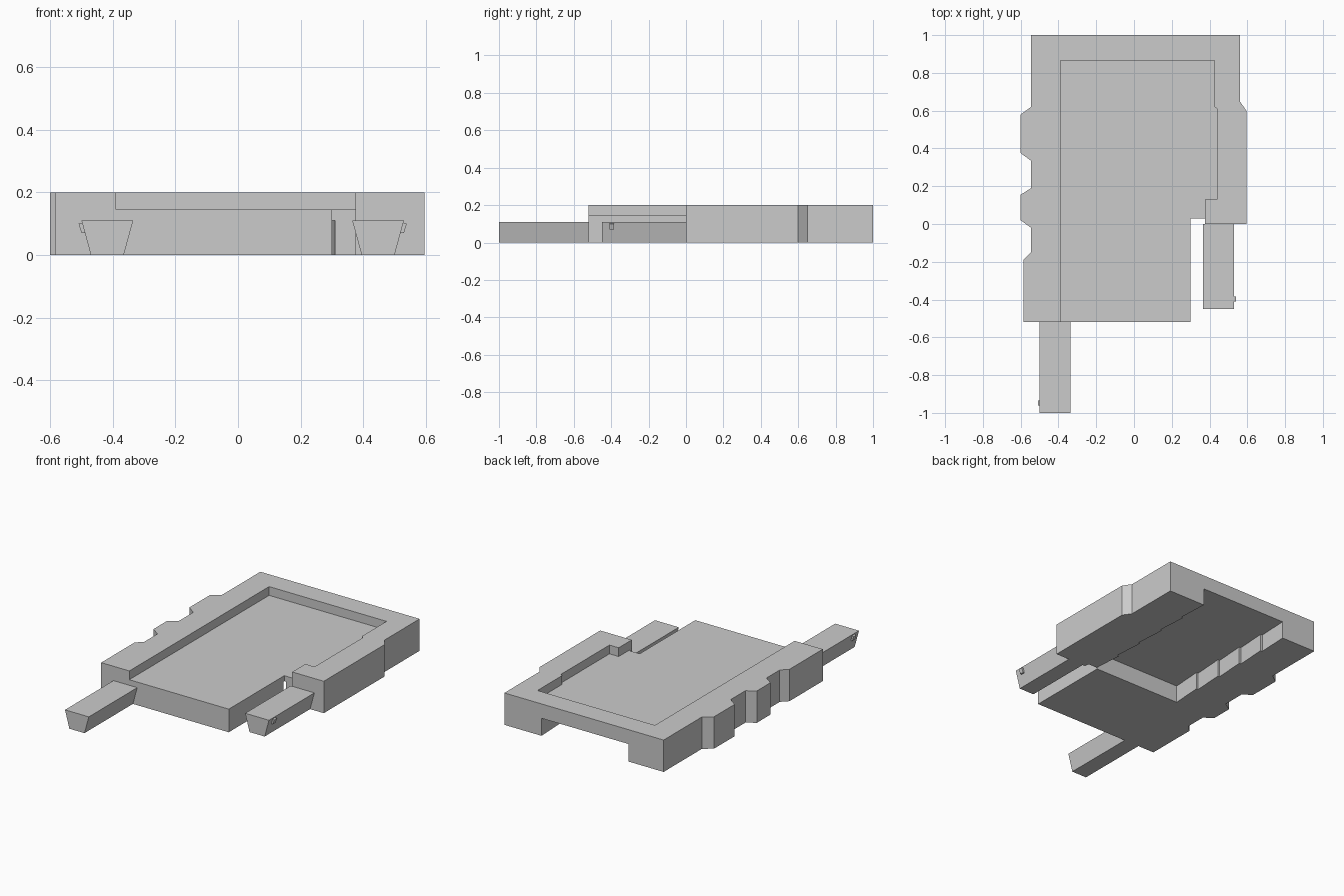
import bpy
import bmesh

if "Cube" in bpy.data.objects:
    bpy.data.objects.remove(bpy.data.objects["Cube"], do_unlink=True)

grey = bpy.data.materials.new("plain_grey")
grey.use_nodes = True
grey.diffuse_color = (0.6, 0.6, 0.6, 1)
grey.node_tree.nodes["Principled BSDF"].inputs["Base Color"].default_value = (0.6, 0.6, 0.6, 1)


def prism(name, outline, low, high, axis="z"):
    """Extrude a flat outline (x, y) along z, or (x, z) along y."""
    bm = bmesh.new()
    place = (lambda a, b, t: (a, b, t)) if axis == "z" else (lambda a, b, t: (a, t, b))
    face = bm.faces.new([bm.verts.new(place(a, b, low)) for a, b in outline])
    top = bmesh.ops.extrude_face_region(bm, geom=[face])["geom"]
    for v in top:
        if isinstance(v, bmesh.types.BMVert):
            v.co[2 if axis == "z" else 1] = high
    bmesh.ops.recalc_face_normals(bm, faces=bm.faces)
    mesh = bpy.data.meshes.new(name)
    bm.to_mesh(mesh)
    bm.free()
    mesh.materials.append(grey)
    obj = bpy.data.objects.new(name, mesh)
    bpy.context.collection.objects.link(obj)
    return obj


def cut(target, cutter):
    """Subtract the cutter and throw it away."""
    cutter.hide_render = True
    mod = target.modifiers.new("cut", "BOOLEAN")
    mod.operation = "DIFFERENCE"
    mod.solver = "EXACT"
    mod.object = cutter
    bpy.context.view_layer.objects.active = target
    bpy.ops.object.modifier_apply(modifier=mod.name)
    bpy.data.objects.remove(cutter, do_unlink=True)


# Tray body: finger bumps on one side, stepped block on the other
bumps = [(-0.545, 1), (-0.545, 0.62), (-0.6, 0.58), (-0.6, 0.375),
         (-0.545, 0.335), (-0.545, 0.19), (-0.6, 0.155), (-0.6, 0.02),
         (-0.545, -0.02), (-0.545, -0.15), (-0.585, -0.19), (-0.585, -0.52)]
block = [(0.3, -0.52), (0.3, 0.03), (0.375, 0.03), (0.375, 0),
         (0.595, 0), (0.595, 0.6), (0.56, 0.65), (0.56, 1)]
body = prism("tray_body", bumps + block, 0, 0.2)

# Shallow recess on top, open at the front
cut(body, prism("recess_cutter", [
    (-0.39, -0.6), (0.376, -0.6), (0.376, 0.13), (0.44, 0.13),
    (0.44, 0.61), (0.425, 0.62), (0.425, 0.865), (-0.39, 0.865)], 0.145, 0.3))

# Channel underneath with ratchet walls, open at the back
wall = []
for i in range(5):
    y = 0.02 + 0.196 * i
    wall += [(0.311, y), (0.298, y + 0.196)]
wall[-1] = (0.298, 1.1)
channel = wall + [(-x, y) for x, y in reversed(wall)]
cut(body, prism("channel_cutter", channel, -0.1, 0.11))

# Dovetail arms, each with a small latch nub on its outer face
for name, side, inner, start, end in (("right", -1, 0.335, -1, -0.52),
                                      ("left", 1, 0.365, -0.45, 0)):
    outer = inner + 0.165
    arm = [(inner, 0.11), (outer, 0.11), (outer - 0.03, 0), (inner + 0.03, 0)]
    prism(name + "_arm", [(side * x, z) for x, z in arm], start, end, "y")
    nub = [(outer - 0.01, 0.105), (outer + 0.009, 0.1),
           (outer, 0.07), (outer - 0.02, 0.07)]
    prism(name + "_latch_nub", [(side * x, z) for x, z in nub],
          start + 0.04, start + 0.065, "y")
